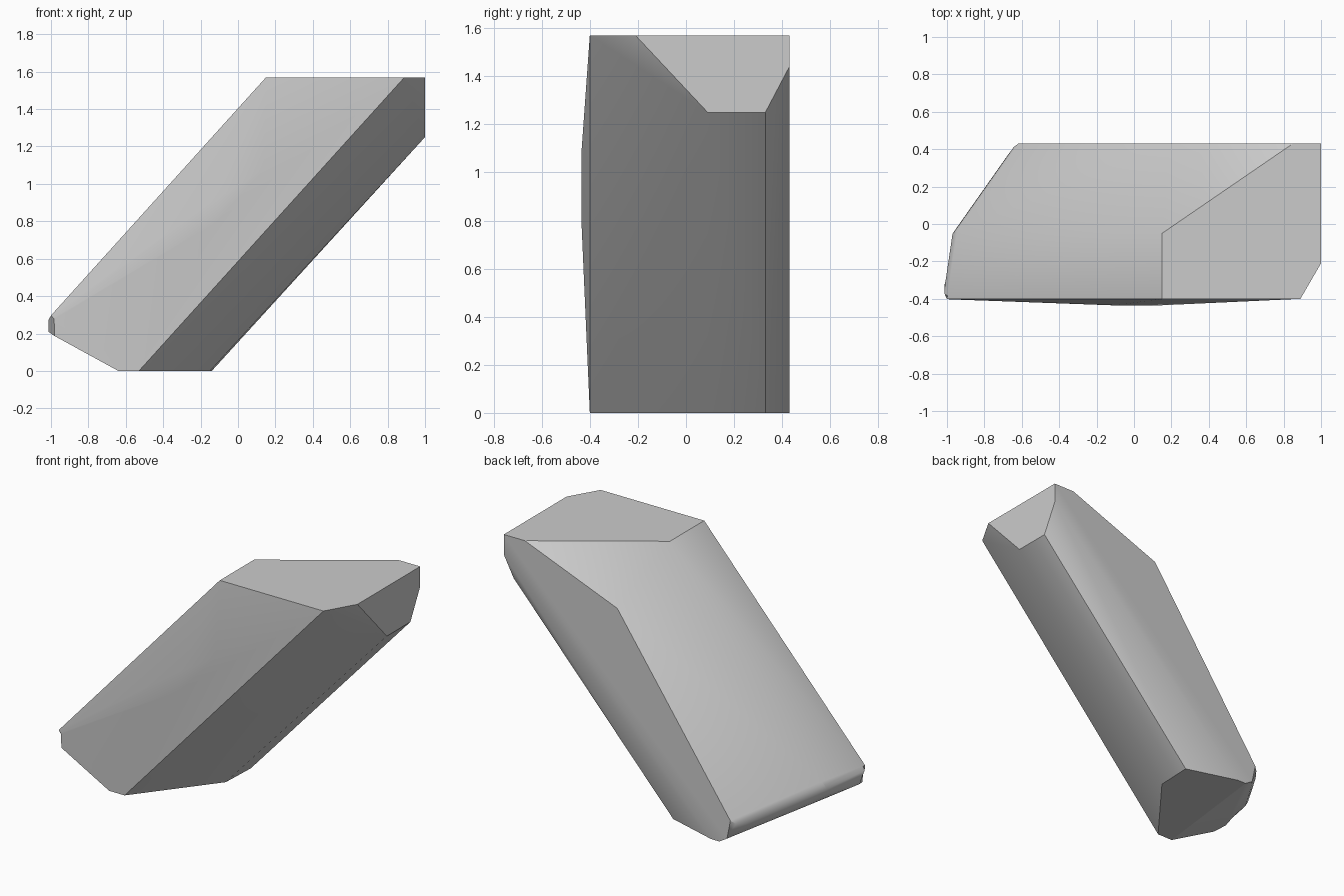
import bpy, bmesh, math
from mathutils import Vector

cube = bpy.data.objects.get("Cube")
if cube:
    bpy.data.objects.remove(cube, do_unlink=True)

# Plain stone colour
grey = bpy.data.materials.new("stone_grey")
grey.use_nodes = True
colour = (0.6, 0.6, 0.6, 1)
grey.diffuse_color = colour
grey.node_tree.nodes["Principled BSDF"].inputs["Base Color"].default_value = colour

# Named corners of the slanted block
tip = Vector((-1.06, -0.4, 0.23))
shoulder = Vector((-1.01, -0.05, 0.25))
heel = Vector((-0.67, 0.43, 0.08))
ridge_top = Vector((0.15, -0.05, 1.57))
back_top = Vector((0.19, 0.43, 1.31))
front = [(-0.64, -0.4, 0), (-0.53, -0.4, 0), (0.89, -0.4, 1.57), (0.15, -0.4, 1.57)]
bulge = [(-0.11, -0.435, 0.8), (-0.1, -0.435, 0.93), (0.14, -0.435, 1.08)]
end_cap = [(1, -0.21, 1.57), (1, 0.09, 1.25), (1, 0.33, 1.25), (1, 0.43, 1.44), (1, 0.43, 1.57)]
base = [(-0.15, 0.09, 0), (-0.14, 0.33, 0), (-0.48, 0.43, 0), (-0.54, 0.43, 0)]
back = [(0.85, 0.43, 1.57)]

# Convex block through the corners
bm = bmesh.new()
for p in [tip, shoulder, heel, ridge_top, back_top] + front + bulge + end_cap + base + back:
    bm.verts.new(p)
hull = bmesh.ops.convex_hull(bm, input=bm.verts[:])
loose = [v for v in bm.verts if not v.link_faces]
bmesh.ops.delete(bm, geom=loose, context='VERTS')
bmesh.ops.dissolve_limit(bm, angle_limit=math.radians(1.5), verts=bm.verts[:], edges=bm.edges[:])


def edges_between(*pairs):
    found = []
    for a, b in pairs:
        for e in bm.edges:
            p, q = (v.co for v in e.verts)
            if min((p - a).length + (q - b).length, (p - b).length + (q - a).length) < 0.01:
                found.append(e)
    return found


# Rounded lower end and softened rear ridges
bmesh.ops.bevel(bm, geom=edges_between((tip, shoulder), (shoulder, heel)), offset=0.09,
                segments=5, profile=0.5, affect='EDGES', clamp_overlap=True)
bmesh.ops.recalc_face_normals(bm, faces=bm.faces[:])

mesh = bpy.data.meshes.new("slanted_stone")
bm.to_mesh(mesh)
bm.free()
mesh.materials.append(grey)
stone = bpy.data.objects.new("slanted_stone", mesh)
bpy.context.collection.objects.link(stone)
bpy.context.view_layer.objects.active = stone
stone.select_set(True)
bpy.ops.object.shade_smooth_by_angle(angle=math.radians(28))
